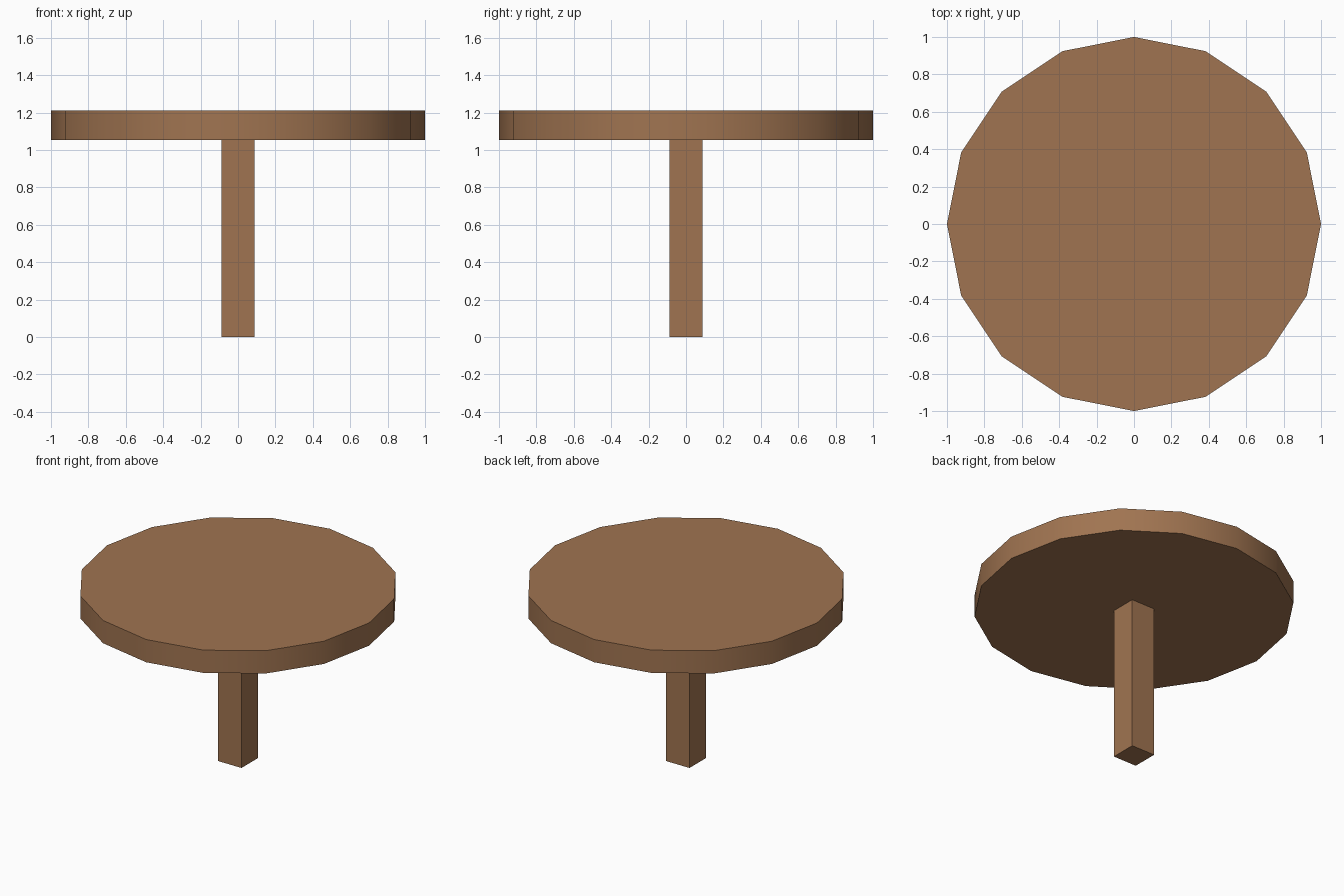
import bpy
import math

if "Cube" in bpy.data.objects:
    bpy.data.objects.remove(bpy.data.objects["Cube"])

# Single wood colour
wood = bpy.data.materials.new("brown wood")
wood.diffuse_color = (0.352, 0.175, 0.082, 1.0)
wood.use_nodes = True
wood.node_tree.nodes["Principled BSDF"].inputs["Base Color"].default_value = wood.diffuse_color

TOP_Z, UNDER_Z, LEG_W = 1.21, 1.053, 0.178

# Round table top: 16 sides, softly shaded rim
bpy.ops.mesh.primitive_cylinder_add(
    vertices=16, radius=1.0, depth=TOP_Z - UNDER_Z,
    location=(0, 0, (TOP_Z + UNDER_Z) / 2))
top = bpy.context.object
top.name = "table_top"
top.data.materials.append(wood)
bpy.ops.object.shade_smooth_by_angle(angle=math.radians(30))

# Square centre leg
bpy.ops.mesh.primitive_cube_add(size=1, location=(0, 0, UNDER_Z / 2))
leg = bpy.context.object
leg.name = "centre_leg"
leg.scale = (LEG_W, LEG_W, UNDER_Z)
bpy.ops.object.transform_apply(location=False, rotation=False, scale=True)
leg.data.materials.append(wood)
